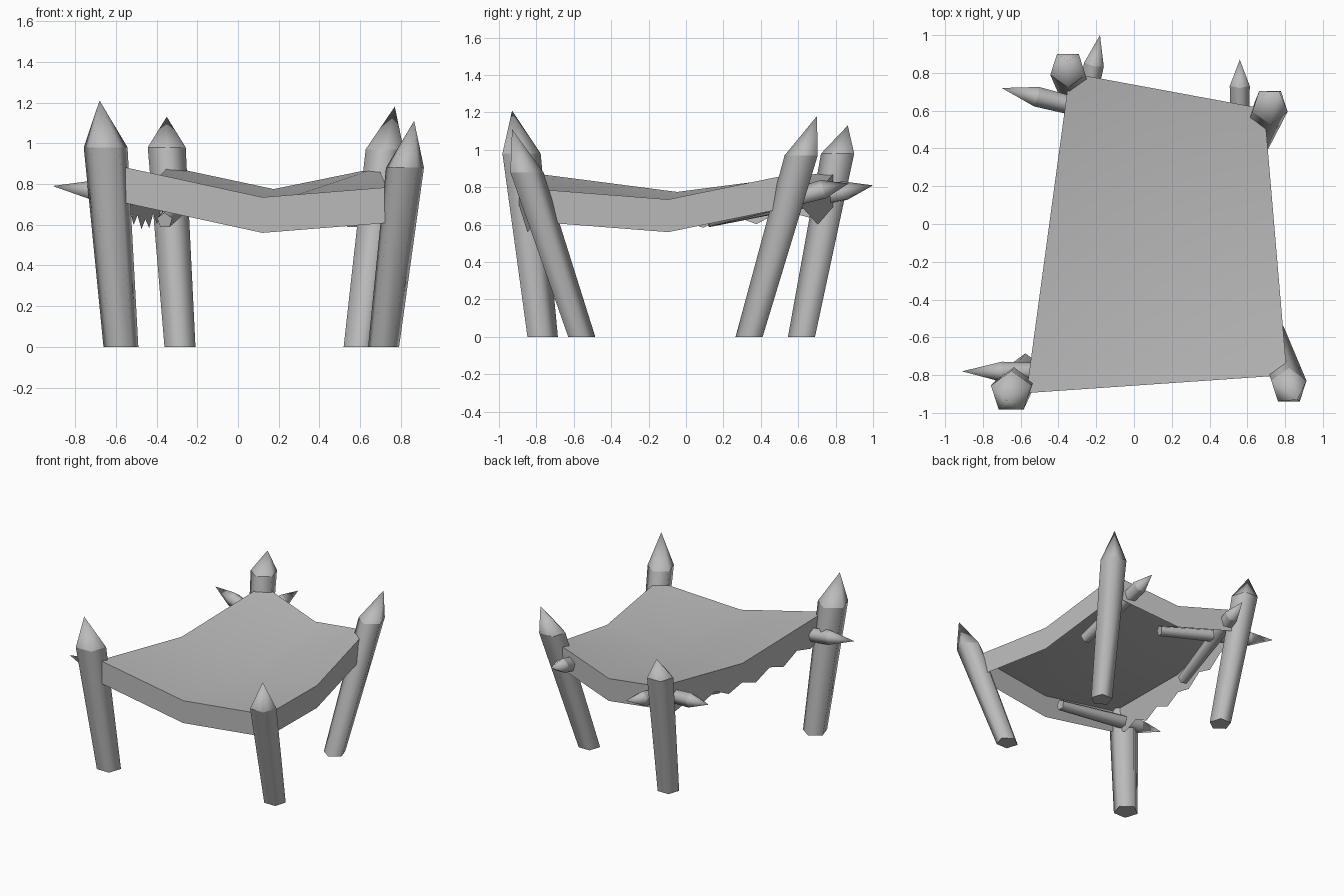
import bpy, bmesh, math
from mathutils import Vector

cube = bpy.data.objects.get("Cube")
if cube:
    bpy.data.objects.remove(cube, do_unlink=True)

grey = bpy.data.materials.new("plain grey")
grey.use_nodes = True
COLOR = (0.5, 0.5, 0.5, 1)
grey.diffuse_color = COLOR
grey.node_tree.nodes["Principled BSDF"].inputs["Base Color"].default_value = COLOR


def finish(name, bm):
    bmesh.ops.recalc_face_normals(bm, faces=bm.faces)
    mesh = bpy.data.meshes.new(name)
    bm.to_mesh(mesh)
    bm.free()
    mesh.materials.append(grey)
    obj = bpy.data.objects.new(name, mesh)
    bpy.context.collection.objects.link(obj)
    return obj


def stake(name, foot, neck, tip, r_foot, r_neck, side, up, sides=5):
    """Five-sided tapering log with a sharpened end."""
    bm = bmesh.new()
    rings = []
    for centre, r in ((foot, r_foot), (neck, r_neck)):
        ring = []
        for i in range(sides):
            a = math.tau * i / sides
            ring.append(bm.verts.new(Vector(centre) + r * (math.cos(a) * up + math.sin(a) * side)))
        rings.append(ring)
    point = bm.verts.new(tip)
    low, high = rings
    cap = bm.faces.new(low)
    for i in range(sides):
        j = (i + 1) % sides
        bm.faces.new((low[i], low[j], high[j], high[i])).smooth = True
        bm.faces.new((high[i], high[j], point)).smooth = True
        bm.edges.get((high[i], high[j])).smooth = False
    for e in cap.edges:
        e.smooth = False
    return finish(name, bm)


# Leaning corner posts: foot, shoulder, tip, radii, direction of the front corner
X, Y, Z = Vector((1, 0, 0)), Vector((0, 1, 0)), Vector((0, 0, 1))
posts = {
    "front_right_post": ((-.575, -.775, 0), (-.65, -.89, .98), (-.68, -.93, 1.21), .09, .113, Y),
    "front_left_post": ((.715, -.565, 0), (.82, -.86, .88), (.865, -.93, 1.11), .08, .098, Y),
    "back_right_post": ((-.285, .625, 0), (-.35, .82, .98), (-.35, .865, 1.13), .08, .098, -Y),
    "back_left_post": ((.595, .345, 0), (.72, .625, .97), (.77, .70, 1.18), .08, .098, -Y),
}
for name, (foot, neck, tip, r0, r1, up) in posts.items():
    stake(name, foot, neck, tip, r0, r1, X, up)

# Sharpened poles that hold the cloth from beneath
poles = {
    "front_right_pole": ((.03, -.79, .67), (-.91, -.78, .79), .21),
    "back_right_side_pole": ((.18, .50, .66), (-.70, .72, .81), .19),
    "back_right_rear_pole": ((-.36, .12, .62), (-.18, 1.0, .81), .16),
    "back_left_rear_pole": ((.56, .12, .62), (.56, .87, .82), .14),
}
for name, (start, tip, point) in poles.items():
    axis = (Vector(tip) - Vector(start)).normalized()
    side = axis.cross(Z).normalized()
    stake(name, start, Vector(tip) - axis * point, tip, .04, .056, side, side.cross(axis))

# Sagging cloth: corners with sunken edge middles and centre
fr, fl = Vector((-.57, -.895, .885)), Vector((.81, -.80, .79))
bl, br = Vector((.69, .61, .88)), Vector((-.34, .80, .885))


def sagged(a, b, height):
    m = (a + b) / 2
    m.z = height
    return m


front, back = sagged(fr, fl, .735), sagged(br, bl, .775)
left, right = sagged(fl, bl, .735), sagged(fr, br, .775)
centre = sagged(front, back, .70)
grid = [[fr, front, fl], [right, centre, left], [br, back, bl]]
bm = bmesh.new()
v = [[bm.verts.new(p) for p in row] for row in grid]
for j in range(2):
    for i in range(2):
        bm.faces.new((v[j][i], v[j][i + 1], v[j + 1][i + 1], v[j + 1][i])).smooth = True
finish("canopy_cloth", bm)


# Hanging border on each side, torn along the right one
def border(name, points, pieces=1, tear=0.0, drop=.175):
    bm = bmesh.new()
    tops = [points[0].lerp(points[1], k / pieces) for k in range(pieces)]
    tops += [points[1].lerp(points[2], k / pieces) for k in range(pieces + 1)]
    strip = []
    for k, p in enumerate(tops):
        fall = drop + tear * (1 if k % 2 else -1) * (1 + .4 * math.sin(k * 2.3))
        strip.append((bm.verts.new(p), bm.verts.new(p - Z * fall)))
    for (a, b), (c, d) in zip(strip, strip[1:]):
        bm.faces.new((a, c, d, b))
    finish(name, bm)


border("front_border", (fr, front, fl))
border("left_border", (fl, left, bl))
border("back_border", (bl, back, br))
border("right_torn_border", (br, right, fr), 6, .03, .19)
